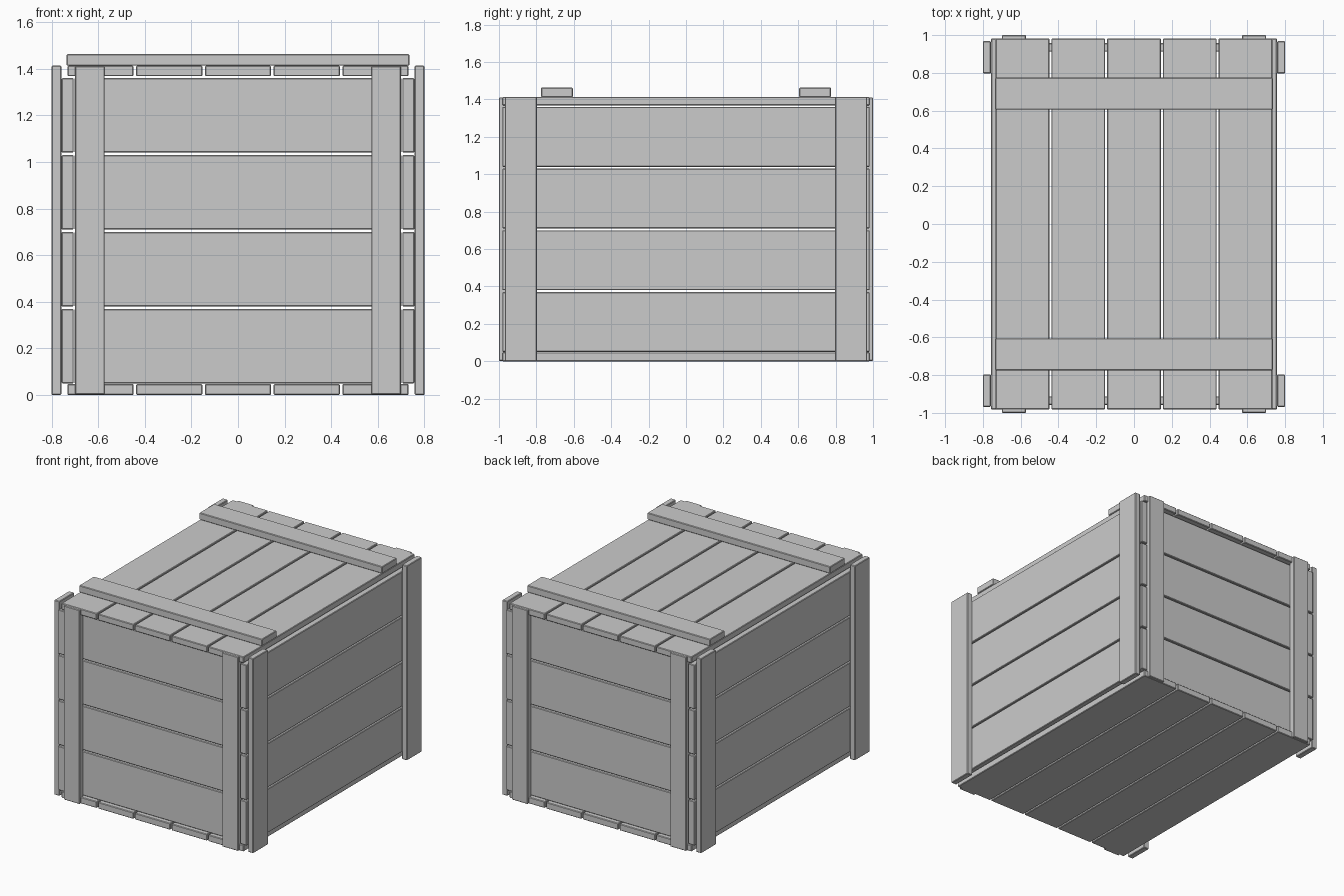
import bpy

if "Cube" in bpy.data.objects:
    bpy.data.objects.remove(bpy.data.objects["Cube"])

# One flat grey for the whole crate
grey = bpy.data.materials.new("plain grey")
grey.diffuse_color = (0.6, 0.6, 0.6, 1.0)
grey.use_nodes = True
grey.node_tree.nodes["Principled BSDF"].inputs["Base Color"].default_value = grey.diffuse_color


def board(name, x, y, z, bevel=0.004):
    """Bevelled board given by its (min, max) range on each axis."""
    bpy.ops.mesh.primitive_cube_add(size=1)
    ob = bpy.context.object
    ob.name = name
    for v in ob.data.vertices:
        for i, (lo, hi) in enumerate((x, y, z)):
            v.co[i] = lo if v.co[i] < 0 else hi
    m = ob.modifiers.new("worn edges", 'BEVEL')
    m.width = bevel
    m.segments = 1
    ob.data.materials.append(grey)
    return ob


def span(side, near, far):
    """Range on the positive or negative side of an axis."""
    return tuple(sorted((side * near, side * far)))


# Lid and floor planks, running front to back
PITCH_X, W = 0.295, 0.284
for i in range(5):
    c = (i - 2) * PITCH_X
    xr = (c - W / 2, c + W / 2)
    board(f"floor_plank_{i+1}", xr, (-0.982, 0.982), (0.0, 0.047))
    board(f"lid_plank_{i+1}", xr, (-0.982, 0.982), (1.368, 1.413))

# Wall planks, stacked in four rows
PITCH_Z, H = 0.33, 0.32
for i in range(4):
    z0 = 0.05 + i * PITCH_Z
    zr = (z0, z0 + H)
    for s, label in ((-1, "left"), (1, "right")):
        board(f"{label}_wall_plank_{i+1}", span(s, 0.705, 0.757), (-0.982, 0.982), zr)
    for s, label in ((-1, "front"), (1, "back")):
        board(f"{label}_wall_plank_{i+1}", (-0.702, 0.702), span(s, 0.912, 0.957), zr)

# Corner posts: a pair on each wall
for sx, lx in ((-1, "left"), (1, "right")):
    for sy, ly in ((-1, "front"), (1, "back")):
        board(f"{ly}_wall_{lx}_post", span(sx, 0.572, 0.70), span(sy, 0.957, 1.0), (0.002, 1.411))
        board(f"{lx}_wall_{ly}_post", span(sx, 0.758, 0.80), span(sy, 0.797, 0.968), (0.0, 1.413))

# Cross battens on the lid
for s, label in ((-1, "front"), (1, "back")):
    board(f"{label}_lid_batten", (-0.735, 0.735), span(s, 0.605, 0.775), (1.413, 1.463))
